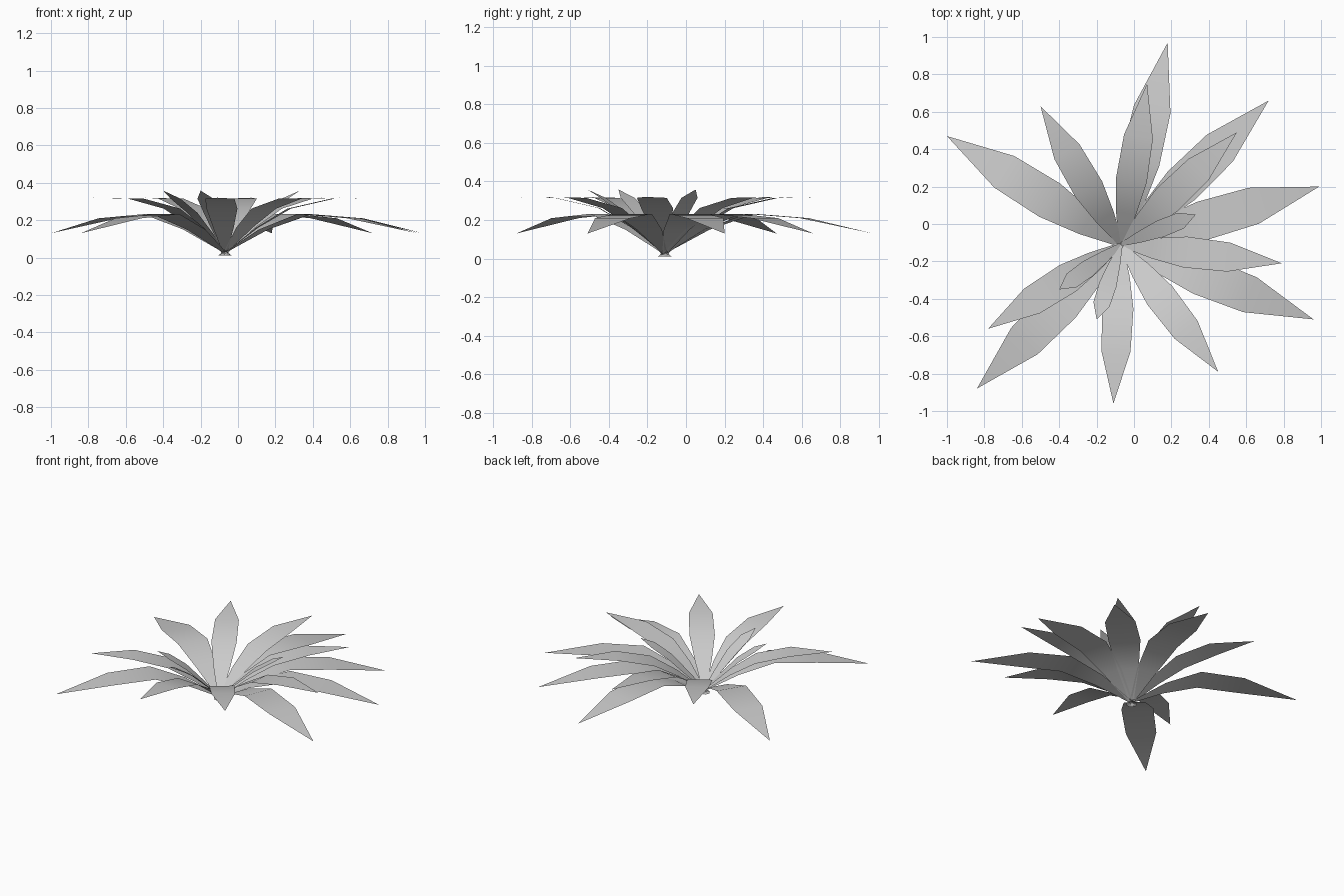
import bpy
import bmesh
from math import hypot
from mathutils import Vector

cube = bpy.data.objects.get("Cube")
if cube:
    bpy.data.objects.remove(cube, do_unlink=True)

grey = bpy.data.materials.new("leaf grey")
grey.use_nodes = True
colour = (0.6, 0.6, 0.6, 1)
grey.diffuse_color = colour
grey.node_tree.nodes["Principled BSDF"].inputs["Base Color"].default_value = colour

CENTRE = Vector((-0.07, -0.11, 0))

# Leaf profiles: distance along the leaf (fraction of reach), height, half width
PROFILES = {
    "outer": [(-0.03, 0.01, 0.02), (0.03, 0.045, 0.022), (0.2, 0.15, 0.07),
              (0.41, 0.232, 0.105), (0.67, 0.21, 0.1), (1, 0.13, 0)],
    "middle": [(-0.035, 0.01, 0.015), (0.03, 0.045, 0.018), (0.2, 0.16, 0.055),
               (0.4, 0.262, 0.083), (0.67, 0.315, 0.078), (1, 0.32, 0)],
    "inner": [(-0.04, 0.01, 0.01), (0.03, 0.045, 0.012), (0.25, 0.13, 0.03),
              (0.53, 0.24, 0.047), (0.8, 0.315, 0.045), (1, 0.358, 0)],
}

# Tip positions seen from above, ring by ring
TIPS = {
    "outer": [(-1, 0.47), (-0.84, -0.88), (0.18, 0.97),
              (0.96, -0.51), (0.72, 0.66), (0.99, 0.20)],
    "middle": [(-0.5, 0.63), (-0.78, -0.56), (-0.11, -0.96), (0.45, -0.79),
               (0.79, -0.21), (0.55, 0.49), (0.07, 0.75)],
    "inner": [(0.33, 0.05), (-0.40, -0.35), (-0.20, -0.51)],
}


def make_leaf(name, tip, profile):
    """One thin leaf: a ribbon of quads ending in a triangle."""
    out = Vector((*tip, 0)) - CENTRE
    side = Vector((-out.y, out.x, 0)).normalized()
    bm = bmesh.new()
    rows = []
    for along, height, half in profile:
        mid = CENTRE + out * along + Vector((0, 0, height))
        offsets = (-half, half) if half else (0,)
        rows.append([bm.verts.new(mid + side * o) for o in offsets])
    for a, b in zip(rows, rows[1:]):
        bm.faces.new([a[0], *b, a[1]])
    for face in bm.faces:
        face.normal_update()
        if face.normal.z < 0:
            face.normal_flip()
        face.smooth = True
    mesh = bpy.data.meshes.new(name)
    bm.to_mesh(mesh)
    bm.free()
    mesh.materials.append(grey)
    leaf = bpy.data.objects.new(name, mesh)
    bpy.context.collection.objects.link(leaf)


for ring, tips in TIPS.items():
    for number, tip in enumerate(tips, 1):
        make_leaf(f"{ring}_leaf_{number}", tip, PROFILES[ring])
